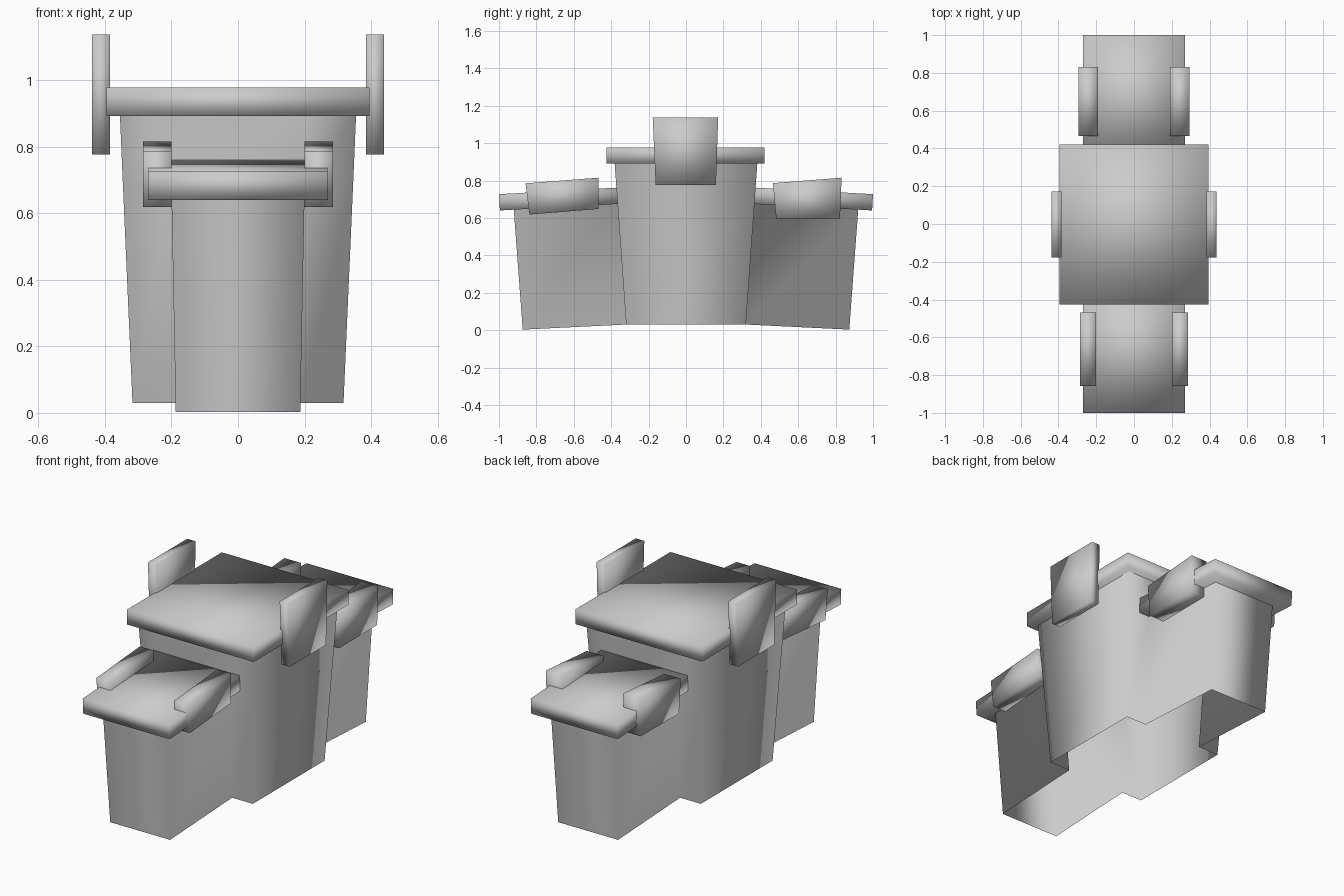
import bpy, bmesh

if "Cube" in bpy.data.objects:
    bpy.data.objects.remove(bpy.data.objects["Cube"])


def finish(bm, name):
    bmesh.ops.recalc_face_normals(bm, faces=bm.faces)
    me = bpy.data.meshes.new(name)
    bm.to_mesh(me)
    bm.free()
    ob = bpy.data.objects.new(name, me)
    bpy.context.collection.objects.link(ob)
    for p in me.polygons:
        p.use_smooth = True
    return ob


def prism(name, profile, x0, x1):
    """Side profile in (y, z), extruded from x0 to x1."""
    bm = bmesh.new()
    a = [bm.verts.new((x0, y, z)) for y, z in profile]
    b = [bm.verts.new((x1, y, z)) for y, z in profile]
    n = len(profile)
    bm.faces.new(a)
    bm.faces.new(b[::-1])
    for i in range(n):
        j = (i + 1) % n
        bm.faces.new((a[i], a[j], b[j], b[i]))
    return finish(bm, name)


def cross_ring(bm, arm_x, core_x, core_y, end_y, core_z, end_z):
    """Twelve-corner cross outline, anticlockwise from the front arm."""
    half = [(-arm_x, -end_y, end_z), (arm_x, -end_y, end_z),
            (arm_x, -core_y, core_z), (core_x, -core_y, core_z),
            (core_x, core_y, core_z), (arm_x, core_y, core_z)]
    pts = half + [(-x, -y, z) for x, y, z in half]
    return [bm.verts.new(p) for p in pts]


# Cross-shaped tapered body shell, open underneath
bm = bmesh.new()
low = cross_ring(bm, 0.187, 0.317, 0.32, 0.873, 0.03, 0.003)
mid = cross_ring(bm, 0.20, 0.346, 0.367, 0.922, 0.69, 0.66)
for i in range(12):
    j = (i + 1) % 12
    bm.faces.new((low[i], low[j], mid[j], mid[i]))
# Upper walls of the tall centre
core = [mid[i] for i in (2, 3, 4, 5, 8, 9, 10, 11)]
top = []
for v in core:
    x = v.co.x * (0.355 / 0.346)
    y = 0.382 if v.co.y > 0 else -0.382
    top.append(bm.verts.new((x, y, 0.90)))
for i in range(8):
    j = (i + 1) % 8
    bm.faces.new((core[i], core[j], top[j], top[i]))
finish(bm, "body_shell")

# Flat slab on the centre
prism("centre_slab", [(-0.425, 0.892), (0.42, 0.892), (0.42, 0.977), (-0.425, 0.977)],
      -0.395, 0.395)

# Sloping slabs on the two arms
for name, s in (("front_slab", -1), ("back_slab", 1)):
    prism(name, [(s * 0.995, 0.64), (s * 1.0, 0.727), (s * 0.365, 0.762), (s * 0.36, 0.675)],
          -0.27, 0.27)

# Upright side panels, one pair per slab
panels = {
    "front_panel": ([(-0.837, 0.618), (-0.468, 0.648), (-0.468, 0.815), (-0.858, 0.785)], 0.20, 0.285),
    "centre_panel": ([(-0.162, 0.776), (0.16, 0.776), (0.172, 1.137), (-0.178, 1.137)], 0.385, 0.438),
    "back_panel": ([(0.482, 0.595), (0.823, 0.597), (0.832, 0.815), (0.465, 0.786)], 0.19, 0.293),
}
for name, (profile, x0, x1) in panels.items():
    for side, s in (("left", -1), ("right", 1)):
        prism(f"{name}_{side}", profile, s * x0, s * x1)
